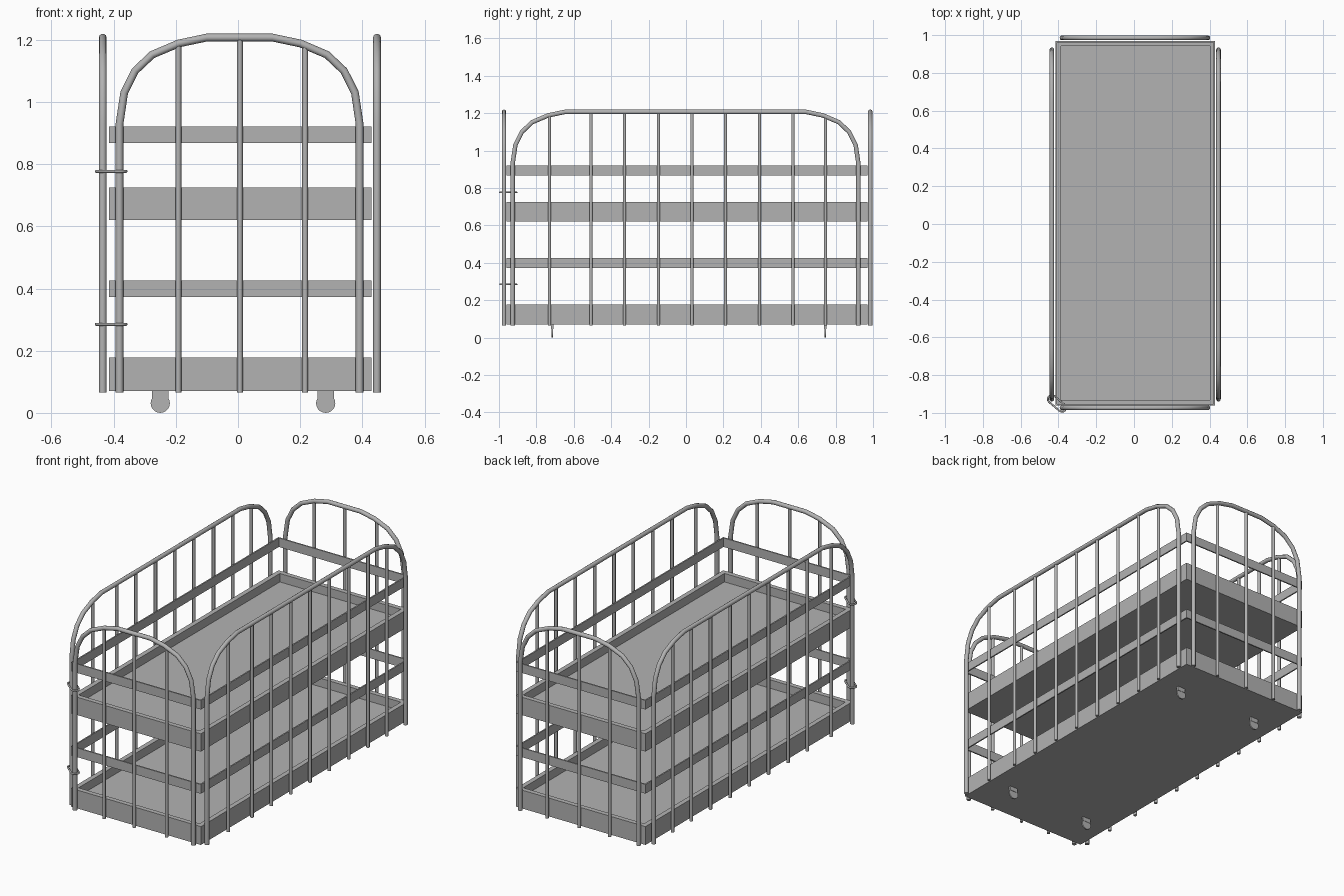
import bpy
import bmesh
from math import cos, sin, pi, atan2
from mathutils import Vector, Matrix

cube = bpy.data.objects.get("Cube")
if cube:
    bpy.data.objects.remove(cube, do_unlink=True)

steel = bpy.data.materials.new("grey_steel")
steel.use_nodes = True
GREY = (0.45, 0.45, 0.45, 1)
steel.diffuse_color = GREY
steel.node_tree.nodes["Principled BSDF"].inputs["Base Color"].default_value = GREY

# Main dimensions
X0, X1, Y0, Y1 = -0.415, 0.43, -0.96, 0.97
BASE, TOP = 0.066, 1.207
# Rounded frame corner: distance in from the upright, height
CORNER = [(0, 0.93), (0.015, 1.03), (0.05, 1.1), (0.105, 1.152),
          (0.19, 1.188), (0.28, TOP)]


def finish(name, bm, smooth=False):
    mesh = bpy.data.meshes.new(name)
    bmesh.ops.recalc_face_normals(bm, faces=bm.faces)
    bm.to_mesh(mesh)
    bm.free()
    mesh.materials.append(steel)
    ob = bpy.data.objects.new(name, mesh)
    bpy.context.collection.objects.link(ob)
    if smooth:
        shade(ob)
    return ob


def shade(ob):
    bpy.ops.object.select_all(action='DESELECT')
    ob.select_set(True)
    bpy.context.view_layer.objects.active = ob
    bpy.ops.object.shade_smooth_by_angle(angle=0.8)


def tubes(name, paths, radius, cyclic=False):
    """Round tubes swept along a list of paths, made into one mesh."""
    curve = bpy.data.curves.new(name, 'CURVE')
    curve.dimensions = '3D'
    curve.bevel_depth = radius
    curve.bevel_resolution = 3
    curve.use_fill_caps = True
    for path in paths:
        s = curve.splines.new('POLY')
        s.points.add(len(path) - 1)
        for p, co in zip(s.points, path):
            p.co = (*co, 1)
        s.use_cyclic_u = cyclic
    curve.materials.append(steel)
    ob = bpy.data.objects.new(name, curve)
    bpy.context.collection.objects.link(ob)
    bpy.ops.object.select_all(action='DESELECT')
    ob.select_set(True)
    bpy.context.view_layer.objects.active = ob
    bpy.ops.object.convert(target='MESH')
    shade(bpy.context.view_layer.objects.active)


def add_box(bm, lo, hi):
    lo, hi = Vector(lo), Vector(hi)
    mat = Matrix.Translation((lo + hi) / 2) @ Matrix.Diagonal((*(hi - lo), 1))
    bmesh.ops.create_cube(bm, size=1, matrix=mat)


def tray(name, z0, z1, rim=0.04, depth=0.05):
    """Solid slab with a recessed floor."""
    bm = bmesh.new()
    add_box(bm, (X0, Y0, z0), (X1, Y1, z1))
    bm.normal_update()
    top = max(bm.faces, key=lambda f: f.calc_center_median().z)
    bmesh.ops.inset_region(bm, faces=[top], thickness=rim)
    floor = bmesh.ops.extrude_face_region(bm, geom=[top])["geom"]
    bmesh.ops.translate(bm, vec=(0, 0, -depth),
                        verts=[v for v in floor if isinstance(v, bmesh.types.BMVert)])
    if top.is_valid:
        bmesh.ops.delete(bm, geom=[top], context='FACES_ONLY')
    finish(name, bm)


def rail(name, z0, z1, t=0.008):
    """Thin strip running round all four sides."""
    bm = bmesh.new()
    for y in (Y0, Y1 - t):
        add_box(bm, (X0, y, z0), (X1, y + t, z1))
    for x in (X0, X1 - t):
        add_box(bm, (x, Y0 + t, z0), (x + t, Y1 - t, z1))
    finish(name, bm)


def arch_height(d):
    """Height of the frame at distance d in from its upright."""
    for (a, za), (b, zb) in zip(CORNER, CORNER[1:]):
        if d <= b:
            return za + (zb - za) * (d - a) / (b - a)
    return TOP


def frame(name, a, b, bars, place):
    """Arched tube from a to b with upright bars; place maps (u, z) to 3D."""
    left = [(a, BASE)] + [(a + d, z) for d, z in CORNER]
    right = [(b - d, z) for d, z in reversed(CORNER)] + [(b, BASE)]
    tubes(name + "_frame", [[place(u, z) for u, z in left + right]], 0.0125)
    uprights = [[place(u, BASE), place(u, arch_height(min(u - a, b - u)))]
                for u in bars]
    tubes(name + "_bars", uprights, 0.0095)


# Trays and side rails
tray("bottom_tray", 0.07, 0.178)
tray("middle_tray", 0.62, 0.725)
rail("lower_rail", 0.372, 0.426)
rail("upper_rail", 0.868, 0.921)

# Four arched frames
end_bars = (-0.192, 0.006, 0.216)
side_bars = (-0.73, -0.508, -0.329, -0.147, 0.032, 0.211, 0.393, 0.572, 0.746)
for name, y in (("front", -0.973), ("back", 0.985)):
    frame(name, -0.381, 0.391, end_bars, lambda u, z: (u, y, z))
for name, x in (("right", -0.435), ("left", 0.447)):
    frame(name, -0.927, 0.922, side_bars, lambda u, z: (x, u, z))

# Wire loops tying the two corner uprights together
p, q = Vector((-0.435, -0.927)), Vector((-0.381, -0.973))
turn = atan2(q.y - p.y, q.x - p.x)
loops = []
for z in (0.285, 0.777):
    path = []
    for centre, start in ((q, turn - pi / 2), (p, turn + pi / 2)):
        for i in range(7):
            ang = start + pi * i / 6
            path.append((centre.x + 0.021 * cos(ang), centre.y + 0.021 * sin(ang), z))
    loops.append(path)
tubes("corner_ties", loops, 0.005, cyclic=True)

# Four thin casters with mounting plates
for side, x in (("right", -0.25), ("left", 0.282)):
    for end, y in (("front", -0.715), ("back", 0.745)):
        bm = bmesh.new()
        bmesh.ops.create_cone(bm, cap_ends=True, segments=20, radius1=0.031,
                              radius2=0.031, depth=0.008,
                              matrix=Matrix.Translation((x, y, 0.031))
                              @ Matrix.Rotation(pi / 2, 4, 'X'))
        finish(f"{end}_{side}_wheel", bm, True)
        bm = bmesh.new()
        add_box(bm, (x - 0.026, y - 0.006, 0.045), (x + 0.026, y + 0.006, 0.071))
        finish(f"{end}_{side}_wheel_bracket", bm)
